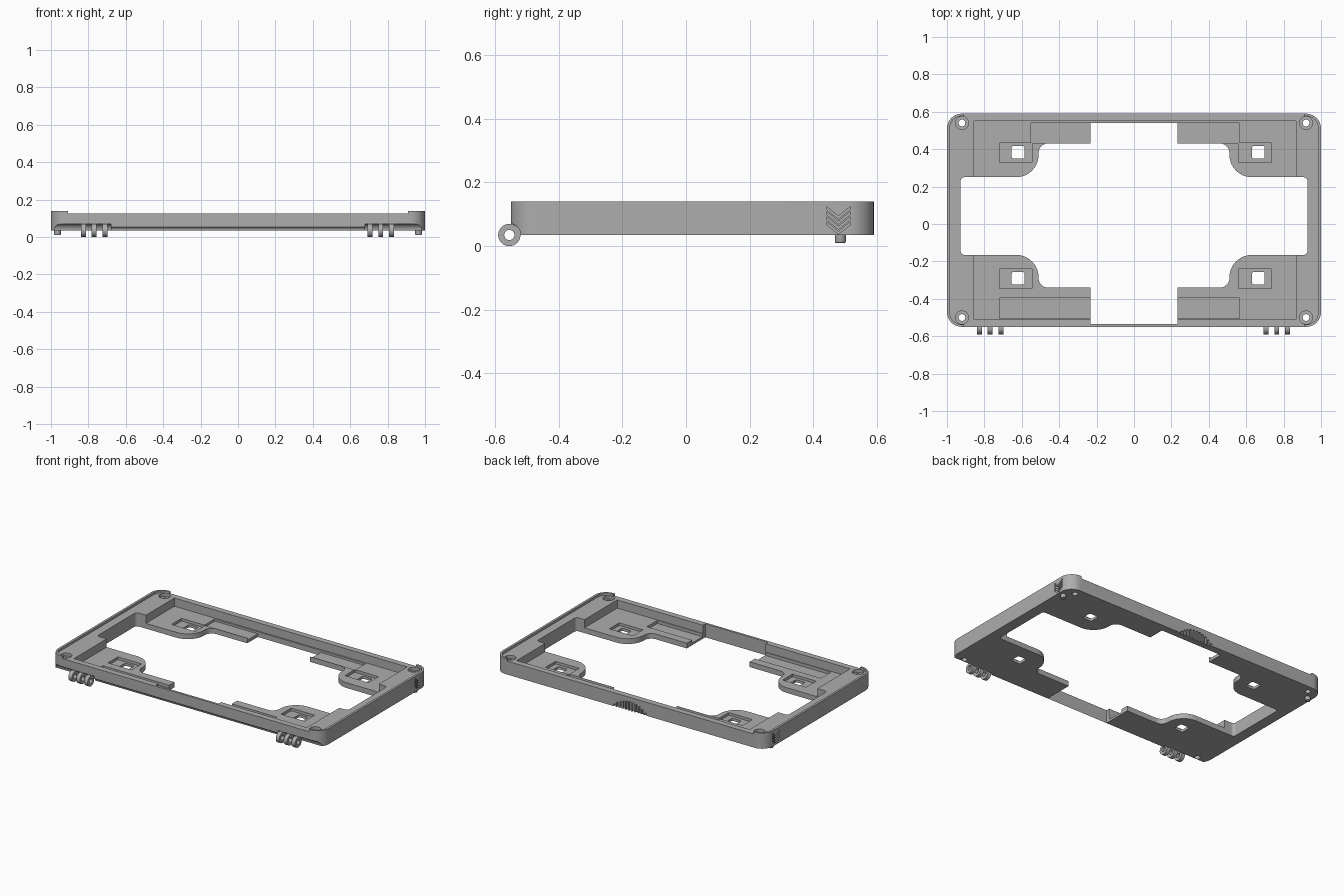
import bpy, bmesh, math
from mathutils import Vector

if "Cube" in bpy.data.objects:
    bpy.data.objects.remove(bpy.data.objects["Cube"])

grey = bpy.data.materials.new("mid grey plastic")
colour = (0.42, 0.42, 0.42, 1)
grey.use_nodes = True
grey.diffuse_color = colour
grey.node_tree.nodes["Principled BSDF"].inputs["Base Color"].default_value = colour

BOTTOM, TOP, FLOOR = 0.035, 0.14, 0.07
HINGE_Y, HINGE_Z = -0.555, 0.035


def make(name, bm):
    bmesh.ops.recalc_face_normals(bm, faces=bm.faces)
    mesh = bpy.data.meshes.new(name)
    bm.to_mesh(mesh)
    bm.free()
    mesh.materials.append(grey)
    ob = bpy.data.objects.new(name, mesh)
    bpy.context.collection.objects.link(ob)
    return ob


def prism_mesh(points, lo, hi, axis="z"):
    """Extrude a 2D outline along z (x, y outline), x (y, z) or y (x, z)."""
    place = {"z": lambda a, b, h: (a, b, h),
             "x": lambda a, b, h: (h, a, b),
             "y": lambda a, b, h: (a, h, b)}[axis]
    bm = bmesh.new()
    low = [bm.verts.new(place(a, b, lo)) for a, b in points]
    high = [bm.verts.new(place(a, b, hi)) for a, b in points]
    bm.faces.new(low)
    bm.faces.new(high)
    n = len(points)
    for i in range(n):
        j = (i + 1) % n
        bm.faces.new((low[i], low[j], high[j], high[i]))
    return bm


def prism(name, points, lo, hi, axis="z"):
    return make(name, prism_mesh(points, lo, hi, axis))


def rounded(corners, steps=10):
    """Outline with a right-angle fillet of the given radius at each corner."""
    out = []
    for i, (x, y, r) in enumerate(corners):
        p = Vector((x, y))
        if r == 0:
            out.append(p)
            continue
        u = (Vector(corners[i - 1][:2]) - p).normalized()
        v = (Vector(corners[(i + 1) % len(corners)][:2]) - p).normalized()
        c = p + (u + v) * r
        for k in range(steps + 1):
            t = math.pi / 2 * k / steps
            out.append(c - v * r * math.cos(t) - u * r * math.sin(t))
    return out


def four_way(quarter):
    """Mirror (x, back y, front y, radius) corners into a closed outline."""
    back = [(x, b, r) for x, b, f, r in quarter]
    front = [(x, f, r) for x, b, f, r in quarter]
    flip = lambda pts: [(-x, y, r) for x, y, r in pts]
    return rounded(back + front[::-1] + flip(front) + flip(back)[::-1])


def rect(x0, x1, y0, y1):
    return [(x0, y0), (x1, y0), (x1, y1), (x0, y1)]


def circle(a, b, r, n=32):
    return [(a + r * math.cos(2 * math.pi * i / n),
             b + r * math.sin(2 * math.pi * i / n)) for i in range(n)]


# Outer shell with a softened top edge
bm = prism_mesh(four_way([(1, 0.59, -0.55, 0.08)]), BOTTOM, TOP)
top_edges = [e for e in bm.edges if all(v.co.z > TOP - 0.001 for v in e.verts)]
bmesh.ops.bevel(bm, geom=top_edges, offset=0.007, segments=2, profile=0.5, affect="EDGES")
frame = make("frame", bm)

cutters = []


def cut(points, lo, hi, axis="z"):
    cutters.append(prism("cutter", points, lo, hi, axis))


# Lowered top, leaving a thin rim around the short ends
cut(four_way([(0.91, 0.7, -0.7, 0), (0.91, 0.577, -0.537, 0),
              (0.985, 0.577, -0.537, 0.065)]), 0.125, 0.2)
# Tray recess
cut(rect(-0.855, 0.865, -0.51, 0.55), FLOOR, 0.2)
# Stepped central opening with curved pads
cut(four_way([(0.232, 0.54, -0.535, 0), (0.232, 0.43, -0.34, 0),
              (0.51, 0.43, -0.34, 0.05), (0.51, 0.25, -0.165, 0.12),
              (0.927, 0.25, -0.165, 0.02)]), -0.1, 0.3)
# Lowered ledges beside the opening
for x0, x1 in ((-0.55, -0.2), (0.2, 0.565)):
    cut(rect(x0, x1, 0.4301, 0.54), FLOOR - 0.014, 0.1)
for x0, x1 in ((-0.72, -0.2), (0.2, 0.565)):
    cut(rect(x0, x1, -0.505, -0.395), FLOOR - 0.02, 0.1)
# Shallow pockets with square holes
for x in (-0.62, 0.665):
    for y in (0.383, -0.29):
        px = x - 0.0125 if x < 0 else x - 0.0175
        cut(rect(px - 0.0875, px + 0.0875, y - 0.055, y + 0.05), FLOOR - 0.018, 0.1)
        h = 0.034
        hole = [(x + h, y + h, 0.01), (x + h, y - h, 0.01),
                (x - h, y - h, 0.01), (x - h, y + h, 0.01)]
        cut(rounded(hole, 3), 0, 0.1)
# Countersunk corner screw holes
for x in (-0.92, 0.92):
    for y in (0.54, -0.5):
        cut(circle(x, y, 0.035), 0.105, 0.2)
        cut(circle(x, y, 0.018), 0, 0.2)
# Hinge clearance along the lower front edge
cut(circle(HINGE_Y, HINGE_Z, 0.02), -0.7, 0.7, "x")
for s in (-1, 1):
    cut(circle(HINGE_Y, HINGE_Z, 0.036), *sorted((s * 0.68, s * 1.1)), "x")
# Engraved arrow marks on both ends
for s in (-1, 1):
    for i in range(4):
        z = 0.124 - i * 0.016
        mark = [(0.442, z), (0.479, z - 0.03), (0.516, z),
                (0.516, z - 0.009), (0.479, z - 0.039), (0.442, z - 0.009)]
        cut(mark, *sorted((s * 0.99, s * 1.1)), "x")
# Ribbed thumb grip on the back
for i in range(-5, 6):
    x = i * 0.023
    z = -0.076 + math.sqrt(0.171 ** 2 - x ** 2)
    cut(rect(x - 0.007, x + 0.007, 0, z), 0.58, 0.7, "y")

# Carve the shell and discard the cutters
bpy.context.view_layer.objects.active = frame
for c in cutters:
    mod = frame.modifiers.new("carve", "BOOLEAN")
    mod.operation = "DIFFERENCE"
    mod.solver = "EXACT"
    mod.object = c
    bpy.ops.object.modifier_apply(modifier=mod.name)
    bpy.data.objects.remove(c)

parts = [frame]

# Hinge knuckles, each a ring with a small web back to the frame
outer = circle(HINGE_Y, HINGE_Z, 0.035)
inner = circle(HINGE_Y, HINGE_Z, 0.016)
for side, centres in (("right", (-0.827, -0.769, -0.711)), ("left", (0.705, 0.763, 0.821))):
    for n, x in enumerate(centres, 1):
        bm = bmesh.new()
        rings = [[bm.verts.new((x + d, a, b)) for a, b in pts]
                 for d, pts in ((-0.013, outer), (0.013, outer), (0.013, inner), (-0.013, inner))]
        for k in range(4):
            r, q = rings[k], rings[(k + 1) % 4]
            for i in range(len(r)):
                j = (i + 1) % len(r)
                bm.faces.new((r[i], r[j], q[j], q[i]))
        parts.append(make(f"hinge_knuckle_{side}_{n}", bm))
        web = rect(-0.535, -0.512, 0.04, 0.062)
        parts.append(prism(f"hinge_web_{side}_{n}", web, x - 0.0128, x + 0.0128, "x"))

# Locating pegs under the rear corners
for side, x in (("right", -0.965), ("left", 0.965)):
    bm = prism_mesh(circle(x, 0.485, 0.0175, 24), 0.01, 0.04)
    rim = [e for e in bm.edges if all(v.co.z < 0.011 for v in e.verts)]
    bmesh.ops.bevel(bm, geom=rim, offset=0.004, segments=2, profile=0.5, affect="EDGES")
    parts.append(make(f"locating_peg_{side}", bm))

# Smooth the curves, keep the edges sharp
bpy.ops.object.select_all(action="DESELECT")
for ob in parts:
    ob.select_set(True)
bpy.context.view_layer.objects.active = frame
bpy.ops.object.shade_smooth_by_angle(angle=math.radians(30))
